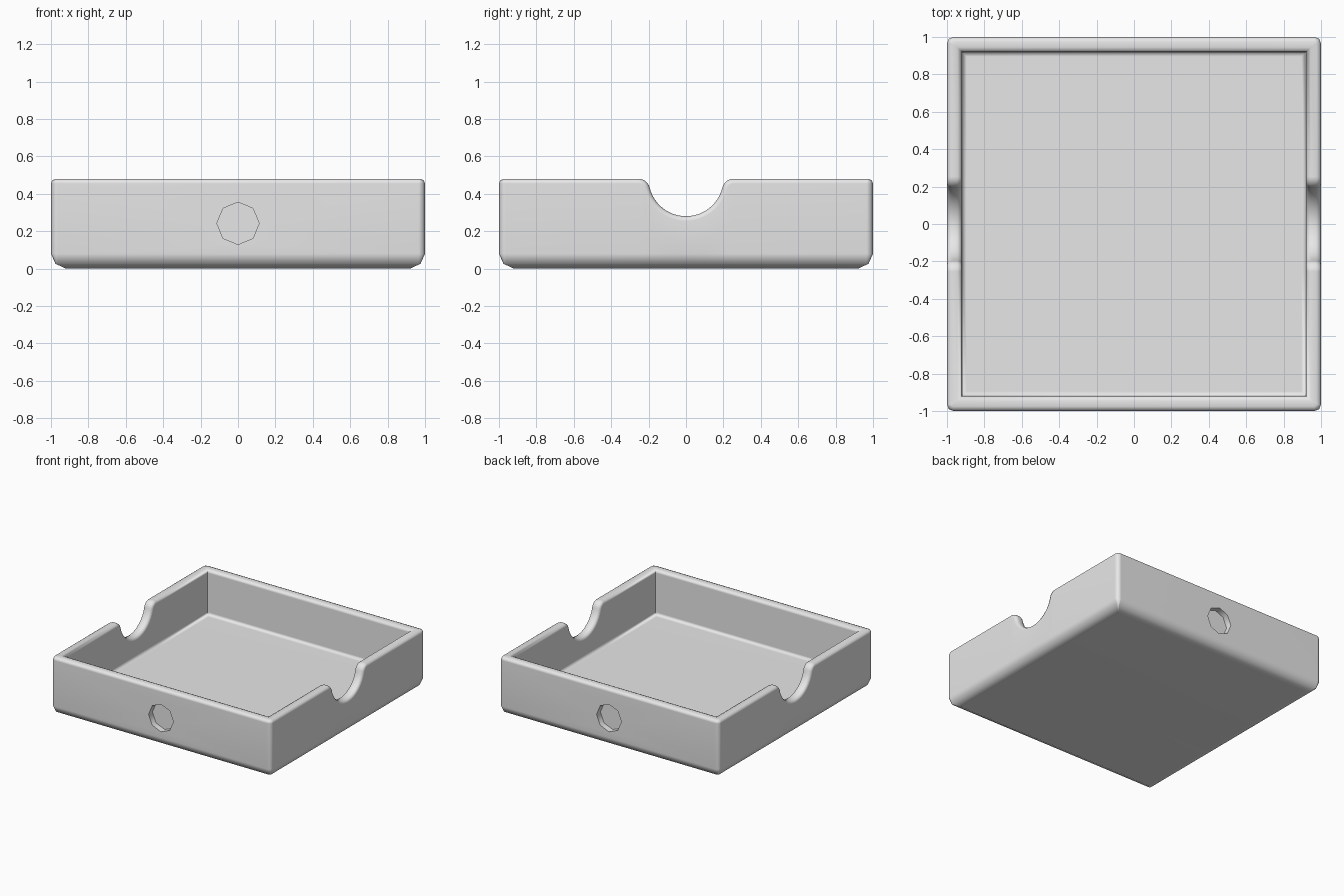
import bpy, bmesh
from math import sin, cos, pi, sqrt, atan2, radians
from mathutils import Vector, Matrix

cube = bpy.data.objects.get("Cube")
if cube:
    bpy.data.objects.remove(cube, do_unlink=True)

HEIGHT = 0.48
CORNER = 0.035      # radius of the upright corners
EDGE = 0.025        # rounding of the rim
NOTCH, FLARE = 0.2, 0.06

grey = bpy.data.materials.new("plain grey")
grey.use_nodes = True
grey.diffuse_color = (0.8, 0.8, 0.8, 1)
grey.node_tree.nodes["Principled BSDF"].inputs["Base Color"].default_value = (0.8, 0.8, 0.8, 1)


def new_object(name, bm):
    mesh = bpy.data.meshes.new(name)
    bm.to_mesh(mesh)
    bm.free()
    mesh.materials.append(grey)
    obj = bpy.data.objects.new(name, mesh)
    bpy.context.collection.objects.link(obj)
    return obj


def notch_profile():
    """Points (t, z) and their outward normals along the scooped rim."""
    centre = sqrt((NOTCH + FLARE) ** 2 - FLARE ** 2)
    tilt = atan2(FLARE, centre)
    half = []
    for i in range(7):                       # rounded shoulder
        a = pi / 2 + (tilt - pi / 2) * i / 6
        n = Vector((cos(a), sin(a)))
        half.append((Vector((-centre, HEIGHT - FLARE)) + n * FLARE, n))
    for i in range(1, 13):                   # scoop down to the middle
        a = pi + tilt + (pi / 2 - tilt) * i / 12
        d = Vector((cos(a), sin(a)))
        half.append((Vector((0, HEIGHT)) + d * NOTCH, -d))
    flip = [(Vector((-p.x, p.y)), Vector((-n.x, n.y))) for p, n in half[-2::-1]]
    return half + flip


# Wall section from the underside, over the rim, to the floor.
# Each entry: inset from the outside, height or drop below the rim, kind
c = EDGE * (1 - cos(pi / 4))
section = [(0.08, 0, "z"), (0.024, 0.026, "z"), (0, 0.08, "z"),
           (0, EDGE, "drop"), (c, c, "drop"), (EDGE, 0, "drop"),
           (0.08 - EDGE, 0, "drop"), (0.08 - c, c, "drop"), (0.08, EDGE, "drop"),
           (0.08, 0.135, "z"), (0.087, 0.117, "z"), (0.105, 0.11, "z")]


def ring(inset, value, kind):
    """One closed loop around the tray."""
    points = []
    for k in range(4):
        turn = Matrix.Rotation(k * pi / 2, 3, "Z")
        if k % 2 == 0:                       # left and right sides are notched
            for p, n in notch_profile():
                q = p - n * (value if kind == "drop" else EDGE)
                z = q.y if kind == "drop" else value
                points.append(turn @ Vector((1 - inset, q.x, z)))
        z = HEIGHT - value if kind == "drop" else value
        r = max(CORNER - inset, 0)
        m = 1 - inset - r
        for i in range(3):
            a = i * pi / 4
            points.append(turn @ Vector((m + r * cos(a), m + r * sin(a), z)))
    return points


# Tray shell
bm = bmesh.new()
loops = [[bm.verts.new(p) for p in ring(*s)] for s in section]
for low, high in zip(loops, loops[1:]):
    for i in range(len(low)):
        j = (i + 1) % len(low)
        bm.faces.new((low[i], low[j], high[j], high[i]))
bm.faces.new(loops[0][::-1])
bm.faces.new(loops[-1])
bmesh.ops.remove_doubles(bm, verts=bm.verts[:], dist=1e-5)
bmesh.ops.recalc_face_normals(bm, faces=bm.faces[:])
tray = new_object("tray", bm)

# Octagonal recesses in the front and back
bm = bmesh.new()
for side in (-1, 1):
    place = Matrix.Translation((0, side, 0.242)) @ Matrix.Rotation(pi / 2, 4, "X")
    bmesh.ops.create_cone(bm, cap_ends=True, segments=8, radius1=0.113,
                          radius2=0.113, depth=0.1, matrix=place)
cutter = new_object("recess_cutter", bm)
cutter.hide_render = True

bpy.ops.object.select_all(action="DESELECT")
tray.select_set(True)
bpy.context.view_layer.objects.active = tray
cut = tray.modifiers.new("recesses", "BOOLEAN")
cut.operation = "DIFFERENCE"
cut.solver = "EXACT"
cut.object = cutter
bpy.ops.object.modifier_apply(modifier=cut.name)
bpy.data.objects.remove(cutter, do_unlink=True)

# Rounded edges shade smoothly, broad faces stay flat
bpy.ops.object.shade_smooth_by_angle(angle=radians(50))
tray.modifiers.new("flat_faces", "WEIGHTED_NORMAL").keep_sharp = True
